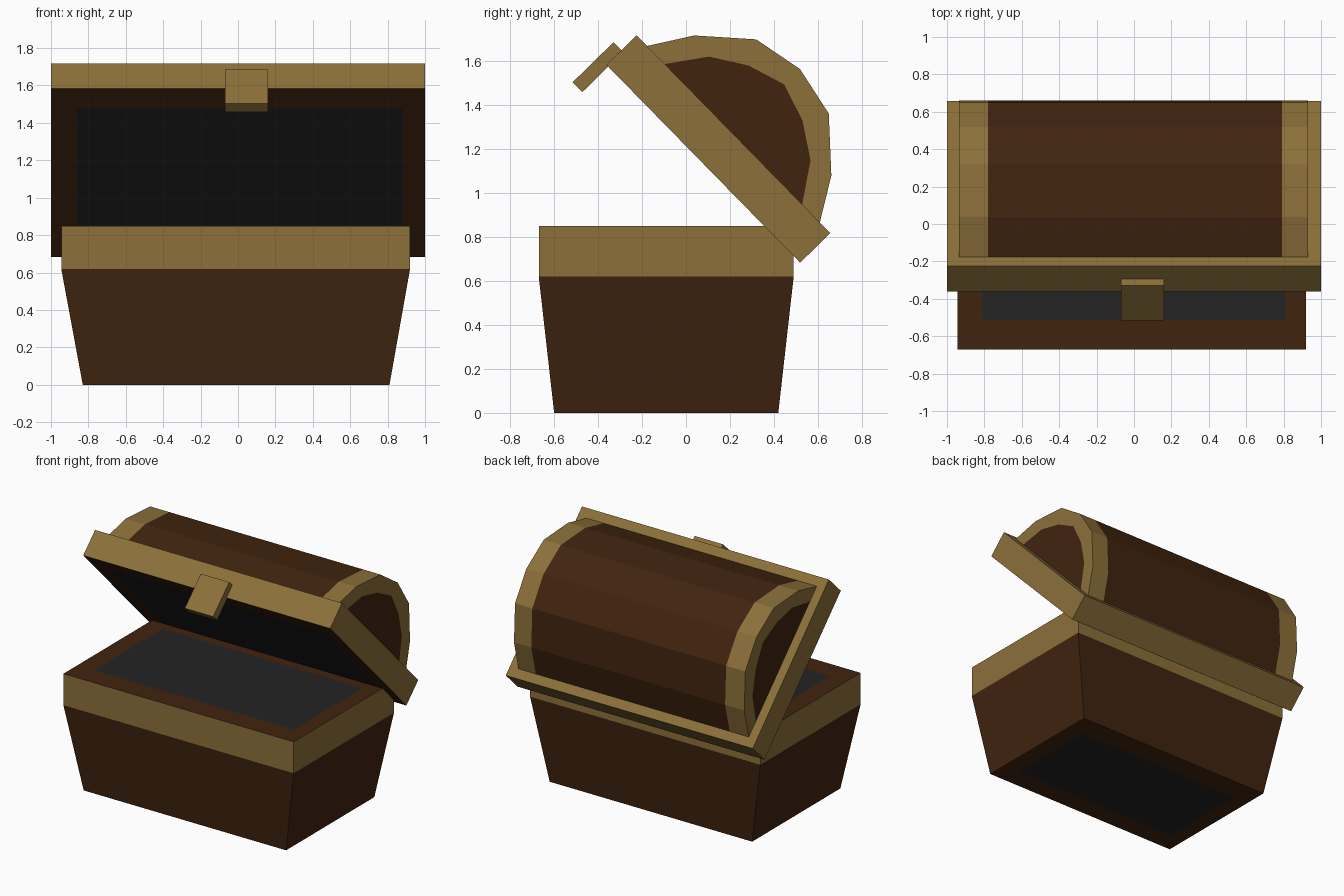
import bpy, bmesh, math
from mathutils import Vector

if "Cube" in bpy.data.objects:
    bpy.data.objects.remove(bpy.data.objects["Cube"])


def material(name, r, g, b):
    m = bpy.data.materials.new(name)
    lin = [((c / 255 + 0.055) / 1.055) ** 2.4 for c in (r, g, b)]
    m.diffuse_color = (*lin, 1)
    m.use_nodes = True
    m.node_tree.nodes["Principled BSDF"].inputs["Base Color"].default_value = m.diffuse_color
    return m


MATS = [material("gold trim", 140, 112, 58),
        material("brown wood", 65, 36, 15),
        material("dark interior", 35, 35, 35)]
GOLD, WOOD, DARK = 0, 1, 2

# Open lid frame: local y runs down the lid, local z points out of it
HINGE_TILT = (math.radians(-45.6), 0, 0)
LID_ORIGIN = (0, -0.225, 1.718)


def finish(bm, name, lid=False):
    bmesh.ops.recalc_face_normals(bm, faces=bm.faces)
    mesh = bpy.data.meshes.new(name)
    bm.to_mesh(mesh)
    bm.free()
    for m in MATS:
        mesh.materials.append(m)
    ob = bpy.data.objects.new(name, mesh)
    bpy.context.collection.objects.link(ob)
    if lid:
        ob.location, ob.rotation_euler = LID_ORIGIN, HINGE_TILT
    return ob


def stack(rects):
    """Closed solid through rectangles (x0, x1, y0, y1, z), bottom to top."""
    bm = bmesh.new()
    rings = [[bm.verts.new((x, y, z)) for x, y in
              ((x0, y0), (x1, y0), (x1, y1), (x0, y1))]
             for x0, x1, y0, y1, z in rects]
    walls = []
    for a, b in zip(rings, rings[1:]):
        walls.append([bm.faces.new((a[i], a[(i + 1) % 4], b[(i + 1) % 4], b[i]))
                      for i in range(4)])
    bottom, top = bm.faces.new(rings[0][::-1]), bm.faces.new(rings[-1])
    return bm, walls, bottom, top


def dark_panel(bm, face, x0, x1, y0, y1):
    """Inset a dark rectangle in a wooden face."""
    face.material_index = WOOD
    bm.normal_update()
    ring = bmesh.ops.inset_individual(bm, faces=[face], thickness=0.1)["faces"]
    for f in ring:
        f.material_index = WOOD
    c = face.calc_center_median()
    for v in face.verts:
        v.co.x = x0 if v.co.x < c.x else x1
        v.co.y = y0 if v.co.y < c.y else y1
    face.material_index = DARK


# Chest body: flared wood walls with a straight gold band on top
bm, walls, bottom, top = stack([(-0.83, 0.81, -0.60, 0.42, 0),
                                (-0.945, 0.92, -0.67, 0.49, 0.62),
                                (-0.945, 0.92, -0.67, 0.49, 0.85)])
for f in walls[0]:
    f.material_index = WOOD
dark_panel(bm, top, -0.81, 0.81, -0.51, 0.285)
dark_panel(bm, bottom, -0.71, 0.68, -0.45, 0.25)
finish(bm, "chest_body")

# Lid rim: gold slab, dark underside panel
bm, walls, bottom, top = stack([(-1, 1, 0, 1.26, -0.192), (-1, 1, 0, 1.26, 0)])
dark_panel(bm, bottom, -0.86, 0.88, 0.15, 1.09)
finish(bm, "lid_rim", lid=True)

# Clasp hanging from the lid front
bm, walls, bottom, top = stack([(-0.07, 0.16, -0.051, 0.012, -0.357),
                                (-0.07, 0.16, -0.051, 0.012, -0.097)])
finish(bm, "clasp", lid=True)


# Lid vault: faceted arch, gold end bands, wooden middle and end panels
def arch(half):
    pts = half + [(-y, z) for y, z in half[-2::-1]]
    return [(0.63 + y, z) for y, z in pts]


OUTER = arch([(-0.562, 0), (-0.446, 0.187), (-0.236, 0.376), (0, 0.424)])
INNER = arch([(-0.447, 0), (-0.33, 0.168), (-0.175, 0.268), (0, 0.324)])
bm = bmesh.new()


def section(x, pts):
    return [bm.verts.new((x, y, z)) for y, z in pts]


def bridge(a, b, mat):
    for i in range(len(a) - 1):
        bm.faces.new((a[i], a[i + 1], b[i + 1], b[i])).material_index = mat


secs = [section(x, OUTER) for x in (-0.935, -0.78, 0.79, 0.93)]
for a, b, mat in zip(secs, secs[1:], (GOLD, WOOD, GOLD)):
    bridge(a, b, mat)
for sec in (secs[0], secs[-1]):
    inner = section(sec[0].co.x, INNER)
    bridge(sec, inner, GOLD)
    bm.faces.new(inner).material_index = WOOD
finish(bm, "lid_vault", lid=True)
